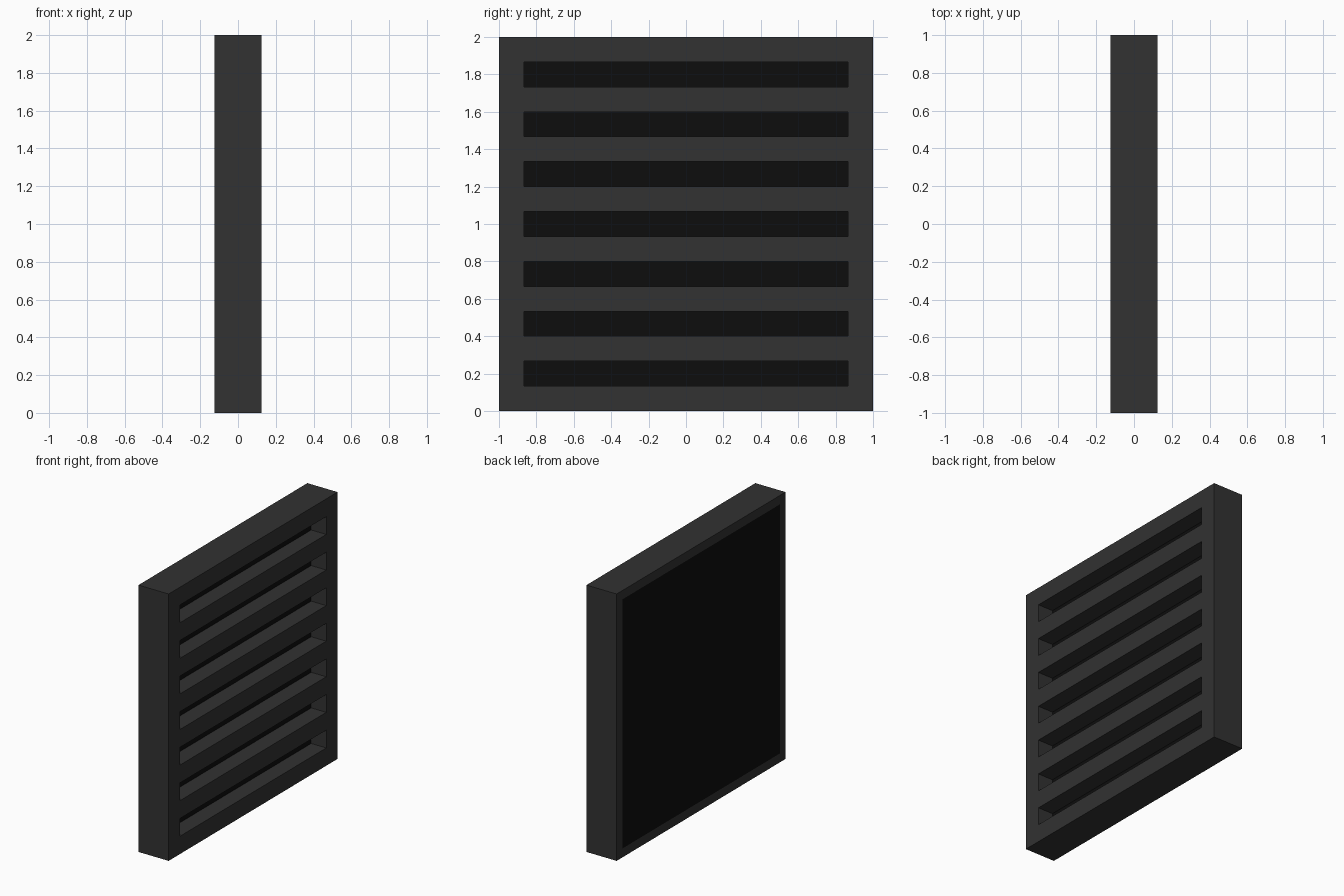
import bpy, bmesh

if "Cube" in bpy.data.objects:
    bpy.data.objects.remove(bpy.data.objects["Cube"])

U = 2 / 15            # slot / slat module
DEPTH, SLOTS = 0.25, 7
HALF = DEPTH / 2


def material(name, value):
    m = bpy.data.materials.new(name)
    m.diffuse_color = (value, value, value, 1)
    m.use_nodes = True
    m.node_tree.nodes["Principled BSDF"].inputs["Base Color"].default_value = m.diffuse_color
    return m


bm = bmesh.new()

# Front face: grid of border, slats and slots
ys = [-1, -1 + U, 1 - U, 1]
zs = [i * U for i in range(2 * SLOTS + 2)]
grid = [[bm.verts.new((HALF, y, z)) for y in ys] for z in zs]
slots = []
for r in range(len(zs) - 1):
    for c in range(3):
        f = bm.faces.new((grid[r][c], grid[r][c + 1], grid[r + 1][c + 1], grid[r + 1][c]))
        if c == 1 and r % 2 == 1:
            slots.append(f)

# Outer walls: extrude the boundary to the back
rim = [e for e in bm.edges if e.is_boundary]
ext = bmesh.ops.extrude_edge_only(bm, edges=rim)["geom"]
for v in (g for g in ext if isinstance(g, bmesh.types.BMVert)):
    v.co.x = -HALF

# Back face with dark inset panel
back_edges = [e for e in bm.edges if e.is_boundary]
bmesh.ops.contextual_create(bm, geom=back_edges)
bm.faces.ensure_lookup_table()
back = max(bm.faces, key=lambda f: len(f.verts))
bmesh.ops.recalc_face_normals(bm, faces=bm.faces[:])
bmesh.ops.inset_region(bm, faces=[back], thickness=U / 2, use_even_offset=True)
back.material_index = 1

# Slots: sink each opening halfway, dark floor
sunk = bmesh.ops.extrude_discrete_faces(bm, faces=slots)["faces"]
for f in sunk:
    f.material_index = 1
    for v in f.verts:
        v.co.x = 0

bmesh.ops.recalc_face_normals(bm, faces=bm.faces[:])
mesh = bpy.data.meshes.new("vent_grille")
bm.to_mesh(mesh)
bm.free()
mesh.materials.append(material("dark_grey", 0.032))
mesh.materials.append(material("black_backing", 0.004))
bpy.context.collection.objects.link(bpy.data.objects.new("vent_grille", mesh))
